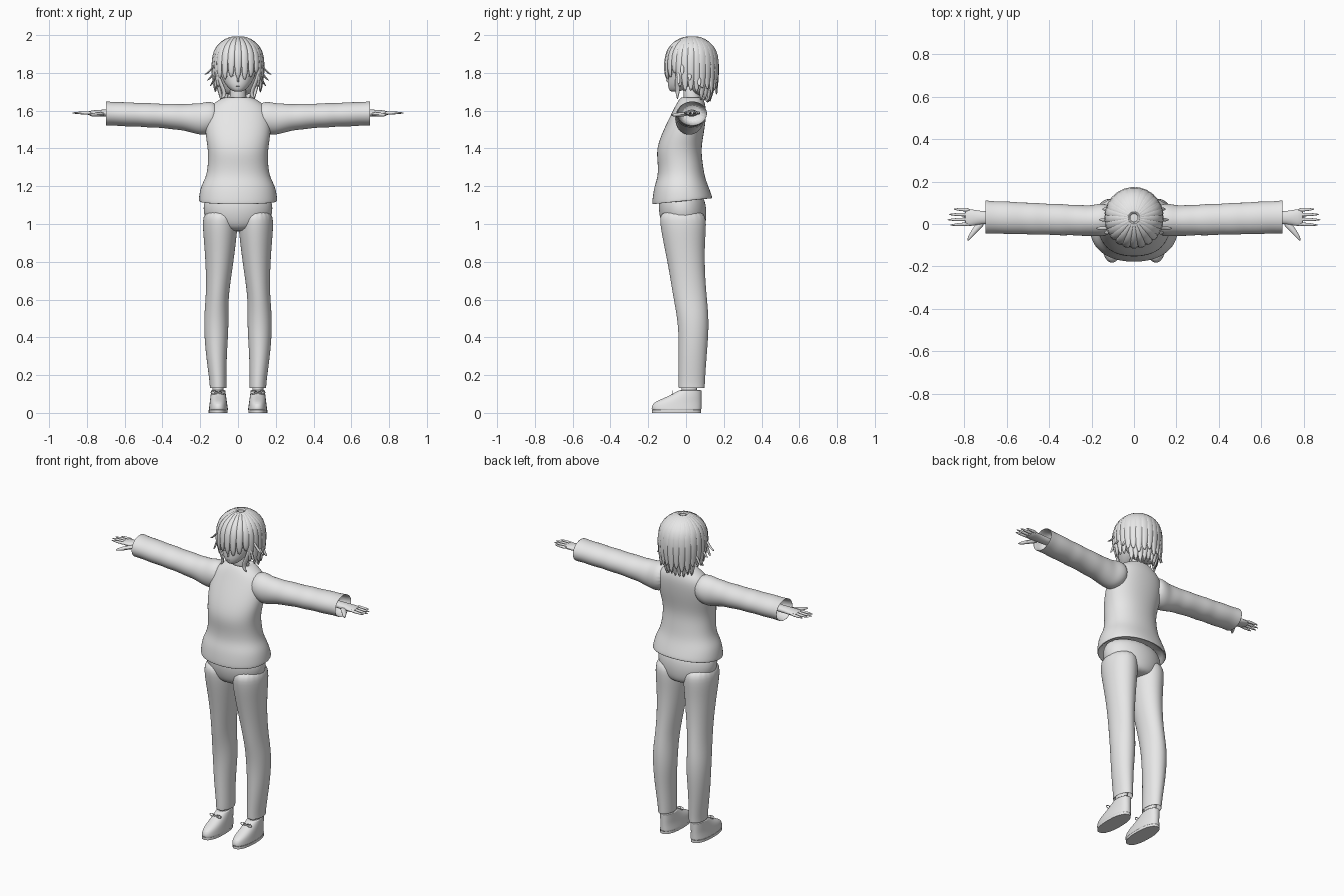
import bpy, bmesh, math, random
from mathutils import Vector

random.seed(4)
if "Cube" in bpy.data.objects:
    bpy.data.objects.remove(bpy.data.objects["Cube"], do_unlink=True)

grey = bpy.data.materials.new("plain grey")
grey.use_nodes = True
grey.diffuse_color = (0.8, 0.8, 0.8, 1)
grey.node_tree.nodes["Principled BSDF"].inputs["Base Color"].default_value = grey.diffuse_color


def loft(bm, rings, sides=20, power=2.0):
    """Skin a tube through rings given as (centre, half axis u, half axis v)."""
    loops = []
    for centre, u, v in rings:
        loop = []
        for i in range(sides):
            angle = math.tau * i / sides
            c, s = math.cos(angle), math.sin(angle)
            c = math.copysign(abs(c) ** (2 / power), c)
            s = math.copysign(abs(s) ** (2 / power), s)
            loop.append(bm.verts.new(centre + u * c + v * s))
        loops.append(loop)
    for lower, upper in zip(loops, loops[1:]):
        for i in range(sides):
            j = (i + 1) % sides
            bm.faces.new((lower[i], lower[j], upper[j], upper[i]))
    bm.faces.new(loops[0][::-1])
    bm.faces.new(loops[-1])


def level_ring(z, left, right, front, back, tilt=0.0):
    """Horizontal ring from its bounds, optionally rising towards the back."""
    depth = (back - front) / 2
    return (Vector(((left + right) / 2, (front + back) / 2, z)),
            Vector(((right - left) / 2, 0, 0)), Vector((0, depth, tilt * depth)))


def centred_ring(z, half_width, front, back, tilt=0.0):
    return level_ring(z, -half_width, half_width, front, back, tilt)


def arm_ring(x, y, z, depth, height):
    return Vector((x, y, z)), Vector((0, depth, 0)), Vector((0, 0, height))


def turned_in(ring, inward):
    """Rings that fold an open cloth edge back inside, deepest first."""
    centre, u, v = ring
    return [(centre + inward * step, u * size, v * size)
            for step, size in ((1, .8), (.2, .9), (0, .97))] + [ring]


def strand(bm, points, width, thick, outward, start=.08, sides=6):
    """Flattened tube along a path, swelling and then tapering to a tip."""
    points = [Vector(p) for p in points]
    last = len(points) - 1
    rings = []
    for i, point in enumerate(points):
        along = (points[min(i + 1, last)] - points[max(i - 1, 0)]).normalized()
        side = along.cross(outward(point)).normalized()
        u = start + (.98 - start) * i / last
        w = width * math.sin(math.pi * u) ** .7
        rings.append((point, side * w, side.cross(along) * min(thick, w)))
    loft(bm, rings, sides)


def finish(name, bm, mirror=False, levels=1):
    bmesh.ops.recalc_face_normals(bm, faces=bm.faces)
    mesh = bpy.data.meshes.new(name)
    bm.to_mesh(mesh)
    bm.free()
    mesh.materials.append(grey)
    ob = bpy.data.objects.new(name, mesh)
    bpy.context.collection.objects.link(ob)
    if mirror:
        ob.modifiers.new("mirror", 'MIRROR')
    if levels:
        subdivision = ob.modifiers.new("smooth", 'SUBSURF')
        subdivision.levels = subdivision.render_levels = levels
    bpy.ops.object.select_all(action='DESELECT')
    ob.select_set(True)
    bpy.context.view_layer.objects.active = ob
    bpy.ops.object.shade_smooth_by_angle(angle=math.radians(50))


def part(name, rings, mirror=False, power=2.0, levels=2):
    bm = bmesh.new()
    loft(bm, rings, power=power)
    finish(name, bm, mirror, levels)


def up(point):
    return Vector((0, 0, 1))


def forward(point):
    return Vector((point.x / 2, -1, 0))


# Sweater body with an open, tilted hem
hem = centred_ring(1.12, .21, -.18, .14, tilt=.1)
part("sweater_body", turned_in(hem, Vector((0, 0, .05))) + [
    centred_ring(1.14, .21, -.18, .14, tilt=.05),
    centred_ring(1.2, .2, -.17, .12), centred_ring(1.25, .17, -.15, .1),
    centred_ring(1.32, .16, -.15, .09), centred_ring(1.4, .16, -.16, .08),
    centred_ring(1.5, .18, -.12, .1), centred_ring(1.6, .17, -.07, .11),
    centred_ring(1.64, .13, -.05, .1), centred_ring(1.67, .08, -.03, .09),
    centred_ring(1.67, .06, -.02, .08), centred_ring(1.65, .04, 0, .06)], power=2.2)

# Sleeves, softly wrinkled, wide at the armpit, with open cuffs
sleeve = [arm_ring(.1, .02, 1.57, .07, .07), arm_ring(.16, .02, 1.56, .08, .09)]
for i in range(12):
    t = i / 11
    fold = .002 * math.sin(i * 2.4)
    armpit = .02 * (1 - t) ** 5
    sleeve.append(arm_ring(.2 + t / 2, .015 + .018 * t, 1.565 + .02 * t - armpit / 2,
                           .072 + .006 * t + fold, .064 + armpit + fold))
part("sleeves", sleeve[:-1] + turned_in(sleeve[-1], Vector((-.08, 0, 0)))[::-1], True)

# Hands: palm, four fingers and thumb
bm = bmesh.new()
loft(bm, [arm_ring(x, .03, 1.587, depth, height) for x, depth, height in
          ((.6, .03, .02), (.7, .03, .02), (.74, .036, .018), (.77, .042, .015), (.8, .04, .01))], 12)
for i, tip in enumerate((.866, .88, .873, .85)):
    root, spread = .022 * i, .025 * i - .005
    path = [(.77 + (tip - .77) * t, root + (spread - root) * t, 1.588) for t in (0, .4, .8, 1)]
    strand(bm, path, .01, .009, up, .5, 8)
strand(bm, [(.71 + .075 * t, .01 - .09 * t ** 1.3, 1.583 - .007 * t) for t in (0, .4, .8, 1)],
       .018, .012, up, .5, 8)
finish("hands", bm, True)

# Trousers: seat, then legs with open ends
part("trouser_seat", [
    centred_ring(1.18, .16, -.13, .08), centred_ring(1.1, .19, -.15, .11),
    centred_ring(1.03, .18, -.14, .11), centred_ring(.98, .14, -.12, .1),
    centred_ring(.96, .07, -.08, .07)])
cuff = level_ring(.13, .06, .15, -.04, .1)
part("trouser_legs", turned_in(cuff, Vector((0, 0, .06))) + [
    level_ring(.16, .06, .15, -.04, .1), level_ring(.3, .06, .17, -.04, .11),
    level_ring(.42, .05, .18, -.04, .12), level_ring(.52, .05, .18, -.05, .12),
    level_ring(.62, .05, .17, -.07, .11), level_ring(.75, .03, .17, -.09, .1),
    level_ring(.9, .01, .18, -.12, .1), level_ring(1, 0, .19, -.14, .11),
    level_ring(1.08, .01, .18, -.14, .1)], True)

# Ankles, shoes, soles and lace bows
part("ankles", [level_ring(z, .075, .135, -.025, .06) for z in (.06, .1, .15, .2)], True, levels=1)
part("shoes", [level_ring(z, .05 + z / 7, .157 - z / 8, toe, .083) for z, toe in
               ((.01, -.18), (.02, -.185), (.05, -.18), (.07, -.14), (.09, -.09), (.12, -.04), (.12, -.03))],
     True, power=2.3)
part("shoe_soles", [level_ring(z, .055, .155, -.18, .08) for z in (0, .016)], True, power=2.3, levels=0)
bm = bmesh.new()
for side in (-1, 1):
    for size in (.01, .02):
        loop = [math.tau * i / 8 for i in range(9)]
        strand(bm, [(.105 + side * size * (1 - math.cos(a)), -.07, .108 + size / 2 * math.sin(a)) for a in loop],
               .003, .003, forward)
finish("shoe_laces", bm, True)

# Neck
part("neck", [centred_ring(z, r, y - r, y + r) for z, r, y in
              ((1.62, .055, .04), (1.67, .042, .03), (1.77, .042, .02))], levels=1)

# Head with a pointed chin
part("head", [
    centred_ring(1.7, .02, -.08, -.04), centred_ring(1.71, .04, -.09, -.01),
    centred_ring(1.74, .07, -.1, .05), centred_ring(1.79, .095, -.096, .1),
    centred_ring(1.85, .1, -.1, .12), centred_ring(1.91, .095, -.09, .12),
    centred_ring(1.95, .06, -.05, .09)])

# Nose, eyelids, brows and mouth
bm = bmesh.new()
loft(bm, [centred_ring(z, .006, tip, -.085) for z, tip in ((1.75, -.1), (1.76, -.11), (1.78, -.1))], 8)
strand(bm, [(x, -.095, 1.73) for x in (-.014, 0, .014)], .002, .002, forward)
finish("nose_and_mouth", bm)
bm = bmesh.new()
for z, arch, width in ((1.81, .008, .004), (1.785, -.004, .002), (1.84, .006, .002)):
    strand(bm, [(.02 + .048 * t, -.094 + .023 * t * t, z + arch * math.sin(math.pi * t))
                for t in (0, .3, .7, 1)], width, .003, forward)
finish("eyelids_and_brows", bm, True)

# Hair base: a dome above, drawn back behind the face below
crown = Vector((0, .03, 1.86))
dome = []
for degrees in range(78, -1, -13):
    wide, high = math.cos(math.radians(degrees)), math.sin(math.radians(degrees))
    dome.append(centred_ring(crown.z + .127 * high, .13 * wide, .03 - .134 * wide, .03 + .134 * wide))
part("hair_base", dome + [
    centred_ring(1.83, .128, -.03, .16), centred_ring(1.77, .12, -.01, .15),
    centred_ring(1.72, .095, .02, .13), centred_ring(1.68, .07, .05, .115)])


# Hair locks falling from the crown
def hair_out(point):
    return point - crown


def flick_out(point):
    return Vector((point.x, 0, .05))


def lock(bm, angle, end, pull, width, flick=0.0):
    """Lock over the dome, hanging to height end at pull times the dome radius."""
    a = math.radians(angle)
    spoke = Vector((math.sin(a) * .136, -math.cos(a) * .14, 0))
    path = []
    for e in map(math.radians, range(84, 0, -23)):
        path.append(crown + spoke * math.cos(e) + up(spoke) * .131 * math.sin(e))
    for f in (.4, .8, 1):
        reach = 1 + (pull - 1) * f * f + (flick if f == 1 else 0)
        path.append(crown + spoke * reach + up(spoke) * (end - crown.z) * f)
    strand(bm, path, width, .011, hair_out)


bm = bmesh.new()
# Fringe
for k in range(-3, 4):
    lock(bm, 16 * k, random.uniform(1.76, 1.8), .93, .024)
# Sides
for k in range(4):
    for side in (1, -1):
        lock(bm, side * (60 + 14 * k), random.uniform(1.69, 1.73), .83, .027, .06)
# Back upper layer and longer nape layer
for k in range(10):
    angle = 115 + 14 * k
    lock(bm, angle, random.uniform(1.68, 1.72), .87, .03, .08)
    lock(bm, angle + 5, random.uniform(1.63, 1.655), .6, .027, .1)
# Curled locks before the shoulders and small outward flicks
for side in (1, -1):
    strand(bm, [(side * x, -.045, z) for x, z in
                ((.11, 1.83), (.1, 1.76), (.075, 1.71), (.07, 1.68), (.09, 1.66))],
           .02, .01, hair_out)
    for y, z, reach in ((-.02, 1.8, .18), (.02, 1.77, .165), (.07, 1.74, .15), (-.04, 1.75, .14)):
        strand(bm, [(side * (.115 + (reach - .115) * t), y, z + .06 * (1 - t) ** 2 - .01 * t)
                    for t in (0, .3, .7, 1)], .012, .006, flick_out)
finish("hair_locks", bm)
